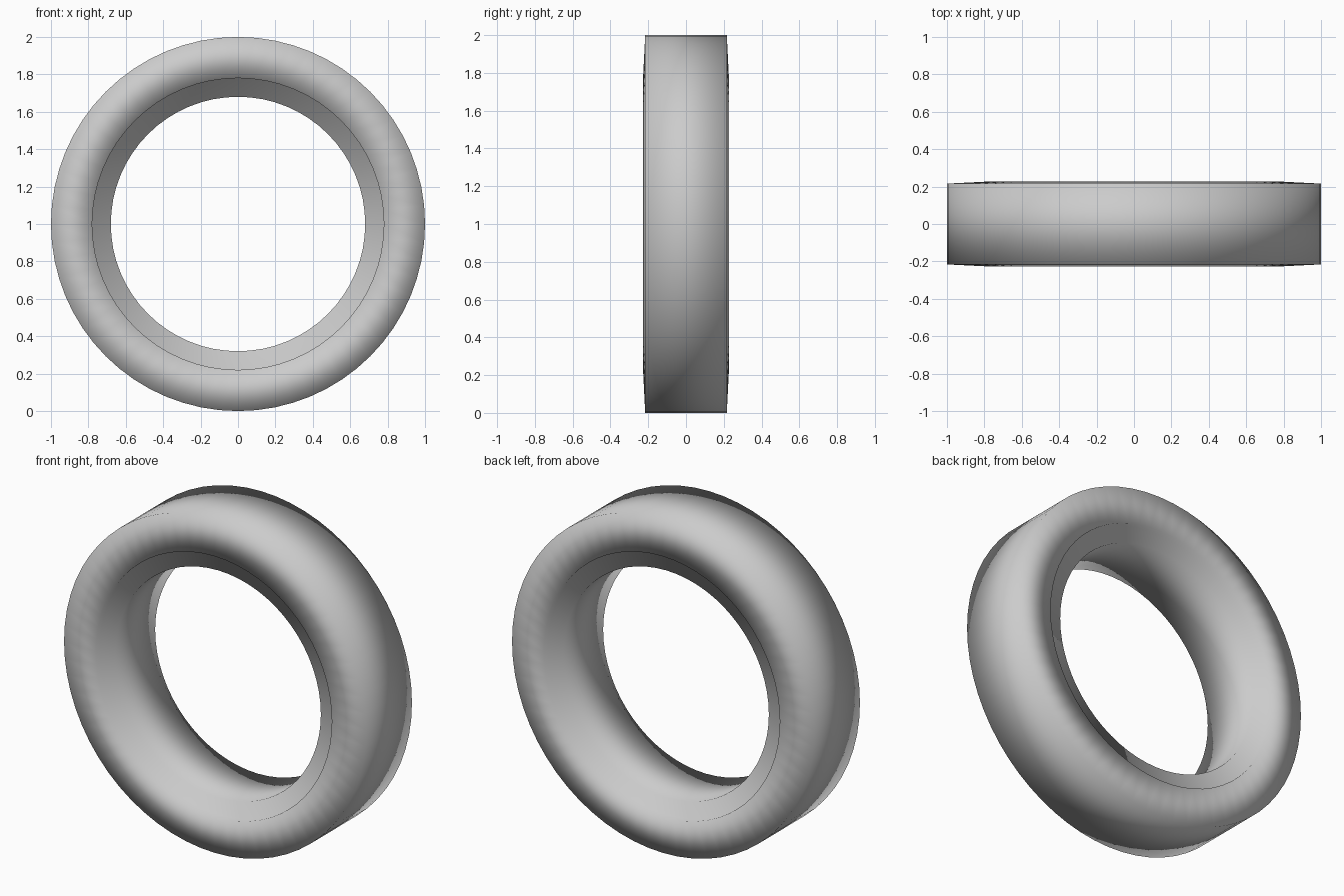
import bpy, bmesh, math

if "Cube" in bpy.data.objects:
    bpy.data.objects.remove(bpy.data.objects["Cube"])

SEGMENTS = 64
# Half cross-section as (radius, y), front side: tread edge, bead edge, step, inner lip
half = [(1.0, -0.216), (0.78, -0.227), (0.78, -0.192), (0.68, -0.188)]
profile = half + [(r, -y) for r, y in reversed(half)]

# Ring swept around the y axis
bm = bmesh.new()
rings = []
for i in range(SEGMENTS):
    a = 2 * math.pi * i / SEGMENTS
    rings.append([bm.verts.new((r * math.cos(a), y, 1 + r * math.sin(a)))
                  for r, y in profile])
n = len(profile)
for i in range(SEGMENTS):
    p, q = rings[i], rings[(i + 1) % SEGMENTS]
    for j in range(n):
        k = (j + 1) % n
        bm.faces.new((p[j], p[k], q[k], q[j]))
bmesh.ops.recalc_face_normals(bm, faces=bm.faces)
for f in bm.faces:
    f.smooth = True

mesh = bpy.data.meshes.new("tyre_ring")
bm.to_mesh(mesh)
bm.free()
bpy.context.collection.objects.link(bpy.data.objects.new("tyre_ring", mesh))
